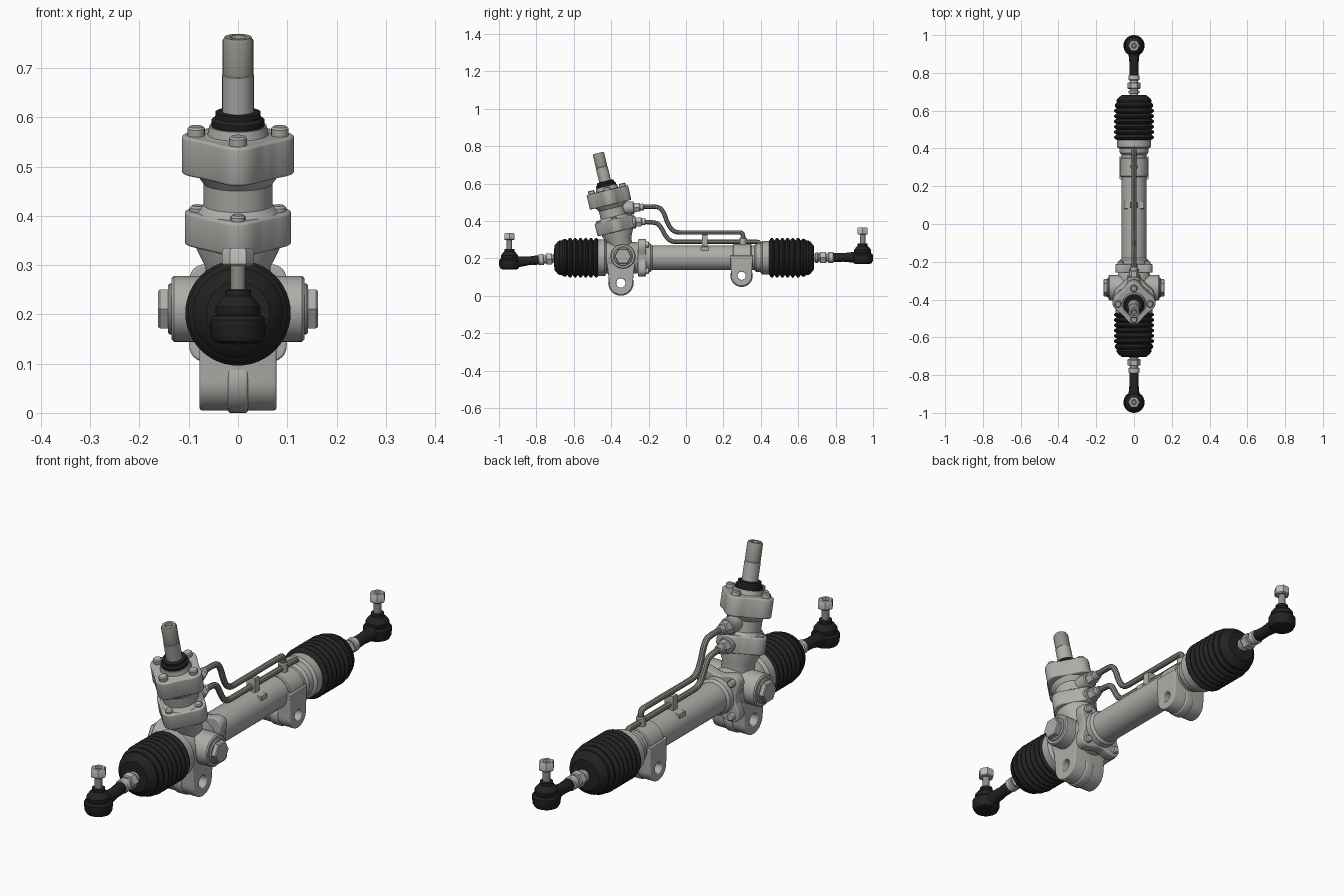
import bpy, bmesh, math
from mathutils import Vector, Matrix

if "Cube" in bpy.data.objects:
    bpy.data.objects.remove(bpy.data.objects["Cube"])


def material(name, col):
    m = bpy.data.materials.new(name)
    m.diffuse_color = (*col, 1)
    m.use_nodes = True
    m.node_tree.nodes["Principled BSDF"].inputs["Base Color"].default_value = m.diffuse_color
    return m


CAST = material("cast_grey", (0.42, 0.42, 0.40))
STEEL = material("bright_steel", (0.50, 0.50, 0.48))
PIPE = material("pipe_grey", (0.27, 0.26, 0.225))
SPLINE = material("spline_grey", (0.30, 0.29, 0.26))
RUBBER = material("black_rubber", (0.016, 0.016, 0.016))


def link(name, data, mat):
    ob = bpy.data.objects.new(name, data)
    data.materials.append(mat)
    bpy.context.collection.objects.link(ob)
    return ob


def lathe(name, prof, origin, axis, mat, seg=40):
    """Revolve (radius, height) pairs around an axis, closing both ends."""
    bm = bmesh.new()
    rings = []
    for r, h in prof:
        rings.append([bm.verts.new((r * math.cos(2 * math.pi * i / seg),
                                    r * math.sin(2 * math.pi * i / seg), h)) for i in range(seg)])
    for a, b in zip(rings, rings[1:]):
        for i in range(seg):
            j = (i + 1) % seg
            bm.faces.new((a[i], a[j], b[j], b[i]))
    bm.faces.new(rings[0][::-1])
    bm.faces.new(rings[-1])
    q = Vector(axis).to_track_quat('Z', 'Y').to_matrix().to_4x4()
    bm.transform(Matrix.Translation(origin) @ q)
    bmesh.ops.recalc_face_normals(bm, faces=bm.faces)
    me = bpy.data.meshes.new(name)
    bm.to_mesh(me)
    bm.free()
    return link(name, me, mat)


def rod(name, r, h0, h1, origin, axis, mat, seg=32, bev=0.004):
    return lathe(name, [(r - bev, h0), (r, h0 + bev), (r, h1 - bev), (r - bev, h1)],
                 origin, axis, mat, seg)


def plate(name, loops, origin, xa, ya, half, mat, bev=0.005):
    """Extrude flat outlines (with holes) by half on either side."""
    cu = bpy.data.curves.new(name, 'CURVE')
    cu.dimensions = '2D'
    cu.fill_mode = 'BOTH'
    cu.extrude = half - bev
    cu.bevel_depth = bev
    cu.bevel_resolution = 2
    for pts in loops:
        s = cu.splines.new('POLY')
        s.points.add(len(pts) - 1)
        for p, (x, y) in zip(s.points, pts):
            p.co = (x, y, 0, 1)
        s.use_cyclic_u = True
    ob = link(name, cu, mat)
    xa, ya = Vector(xa).normalized(), Vector(ya).normalized()
    m = Matrix((xa, ya, xa.cross(ya))).transposed().to_4x4()
    ob.matrix_world = Matrix.Translation(origin) @ m
    return ob


def box(name, lo, hi, mat):
    x0, y0, z0 = lo
    x1, y1, z1 = hi
    return plate(name, [[(x0, y0), (x1, y0), (x1, y1), (x0, y1)]], (0, 0, (z0 + z1) / 2),
                 (1, 0, 0), (0, 1, 0), (z1 - z0) / 2, mat, 0.003)


def circle(r, n=32):
    return [(r * math.cos(2 * math.pi * i / n), r * math.sin(2 * math.pi * i / n)) for i in range(n)]


def lobed(r0, r1, phase=0.0, n=96):
    """Four-lobed flange outline."""
    out = []
    for i in range(n):
        a = 2 * math.pi * i / n
        r = r0 + (r1 - r0) * ((1 + math.cos(4 * (a - phase))) / 2) ** 1.5
        out.append((r * math.cos(a), r * math.sin(a)))
    return out


def lug(name, y, z, r, hole, half_top, ztop, half):
    """Mounting ear: round eye below, widening web up to the tube."""
    arc = [(r * math.cos(a), r * math.sin(a))
           for a in [math.pi + math.pi * i / 24 for i in range(25)]]
    outline = arc + [(half_top, ztop - z), (-half_top, ztop - z)]
    plate(name, [outline, circle(hole)], (0, y, z), (0, 1, 0), (0, 0, 1), half, CAST)


ZC = 0.203
Y = (0, 1, 0)

# Rack tube, end collar and gearbox housing
rod("rack_tube", 0.066, -0.25, 0.40, (0, 0, ZC), Y, CAST, 48)
lathe("end_collar", [(0.066, 0.365), (0.075, 0.375), (0.078, 0.40), (0.09, 0.408), (0.09, 0.45)],
      (0, 0, ZC), Y, CAST, 48)
lathe("gear_housing", [(0.098, -0.47), (0.098, -0.435), (0.085, -0.425), (0.085, -0.265),
                       (0.08, -0.255), (0.076, -0.19), (0.066, -0.18)], (0, 0, ZC), Y, CAST, 48)
plate("housing_flange", [lobed(0.08, 0.122, math.pi / 4)], (0, -0.235, ZC),
      (1, 0, 0), (0, 0, 1), 0.022, CAST)
for sx in (-1, 1):
    for sz in (-1, 1):
        rod("flange_bolt", 0.016, -0.22, -0.197, (sx * 0.071, 0, ZC + sz * 0.071), Y, STEEL, 12)

# Side bosses with hexagon plugs
for s in (-1, 1):
    o, ax = (0, -0.337, 0.211), (s, 0, 0)
    rod("side_boss", 0.067, 0, 0.135, o, ax, CAST, 40, 0.005)
    rod("side_plug_washer", 0.052, 0.13, 0.142, o, ax, CAST, 40)
    rod("side_plug", 0.046, 0.138, 0.162, o, ax, CAST, 6)

# Mounting ears
lug("left_mount", -0.348, 0.068, 0.058, 0.030, 0.072, 0.20, 0.078)
plate("left_mount_rib", [circle(0.063), circle(0.032)], (0, -0.348, 0.068),
      (0, 1, 0), (0, 0, 1), 0.02, CAST)
lug("right_mount", 0.297, 0.107, 0.050, 0.027, 0.055, 0.21, 0.078)
plate("right_mount_rib", [circle(0.055), circle(0.029)], (0, 0.297, 0.107),
      (0, 1, 0), (0, 0, 1), 0.02, CAST)
rod("right_mount_band", 0.073, 0.25, 0.35, (0, 0, ZC), Y, CAST, 48)

# Tilted valve tower
P = Vector((0, -0.337, 0.214))
U = Vector((0, -0.234, 0.972)).normalized()
V = U.cross(Vector((1, 0, 0)))
lathe("valve_tower", [(0.06, 0), (0.066, 0.085), (0.085, 0.125), (0.085, 0.20), (0.07, 0.215),
                      (0.07, 0.26), (0.088, 0.285), (0.088, 0.355), (0.062, 0.362),
                      (0.058, 0.38)], P, U, CAST, 48)
plate("lower_tower_flange", [lobed(0.082, 0.102)], P + U * 0.167, (1, 0, 0), V, 0.035, CAST, 0.006)
plate("upper_tower_flange", [lobed(0.084, 0.108)], P + U * 0.32, (1, 0, 0), V, 0.04, CAST, 0.006)
for k in range(4):
    a = k * math.pi / 2
    off = Vector((1, 0, 0)) * math.cos(a) + V * math.sin(a)
    rod("upper_tower_bolt", 0.018, 0.35, 0.378, P + off * 0.085, U, CAST, 16)
    rod("lower_tower_bolt", 0.015, 0.19, 0.213, P + off * 0.083, U, CAST, 16)
lathe("shaft_seal", [(0.05, 0.372), (0.054, 0.38), (0.054, 0.392), (0.046, 0.398), (0.046, 0.408),
                     (0.03, 0.41)], P, U, RUBBER)
rod("input_shaft", 0.032, 0.36, 0.49, P, U, CAST)
lathe("shaft_spline", [(0.031, 0.488), (0.031, 0.558), (0.027, 0.565), (0.016, 0.565),
                       (0.012, 0.555)], P, U, SPLINE, 36)

# Hydraulic ports and pipes
for y, z in ((-0.30, 0.47), (-0.29, 0.392)):
    d = Vector((0, 1, 0.06))
    rod("port_boss", 0.034, -0.07, 0.022, (0, y, z), d, CAST, 24)
    rod("port_nut", 0.027, 0.018, 0.055, (0, y, z), d, STEEL, 6)
    rod("port_sleeve", 0.018, 0.05, 0.075, (0, y, z), d, STEEL, 20)


def pipe(name, pts):
    cu = bpy.data.curves.new(name, 'CURVE')
    cu.dimensions = '3D'
    cu.bevel_depth = 0.0125
    cu.bevel_resolution = 3
    s = cu.splines.new('NURBS')
    s.points.add(len(pts) - 1)
    for p, (y, z) in zip(s.points, pts):
        p.co = (0, y, z, 1)
    s.order_u = 3
    s.use_endpoint_u = True
    s.resolution_u = 6
    link(name, cu, PIPE)


pipe("upper_pipe", [(-0.27, 0.474), (-0.17, 0.48), (-0.125, 0.465), (-0.095, 0.375), (-0.06, 0.338),
                    (0, 0.338), (0.27, 0.338), (0.305, 0.338), (0.305, 0.30), (0.305, 0.25)])
pipe("lower_pipe", [(-0.26, 0.395), (-0.175, 0.395), (-0.14, 0.38), (-0.11, 0.318), (-0.08, 0.289),
                    (-0.03, 0.288), (0.36, 0.288), (0.40, 0.288), (0.40, 0.24)])
rod("pipe_end_fitting", 0.02, 0.25, 0.31, (0, 0.305, 0), (0, 0, 1), CAST, 16)
rod("lower_pipe_end_fitting", 0.02, 0.25, 0.275, (0, 0.40, 0), (0, 0, 1), CAST, 16)
box("pipe_clip_saddle", (-0.05, 0.083, 0.235), (0.05, 0.117, 0.262), CAST)
box("pipe_clip", (-0.017, 0.088, 0.25), (0.017, 0.113, 0.327), CAST)

# Bellows profile: ribs, then a domed nose
ribs = 6
bellows = [(0.06, 0)]
for i in range(ribs * 8 + 1):
    bellows.append((0.091 + 0.016 * abs(math.sin(math.pi * i / 8)), 0.004 + 0.168 * i / (ribs * 8)))
bellows += [(0.099, 0.178), (0.102, 0.188), (0.097, 0.198), (0.091, 0.202), (0.092, 0.214),
            (0.086, 0.224), (0.072, 0.236), (0.064, 0.242), (0.03, 0.243)]

# Bellows, tie rods and ball joints at both ends
for side, s, start, base in (("left", -1, 0.462, 0.141), ("right", 1, 0.441, 0.170)):
    ax = Vector((0, s, 0))
    lathe(side + "_bellows", bellows, (0, s * start, ZC), ax, RUBBER, 48)
    a = Vector((0, s * 0.66, ZC))
    ball = Vector((0, s * 0.944, base + 0.036))
    d = ball - a
    rod(side + "_tie_rod", 0.021, 0, 0.15, a, d, STEEL, 24)
    rod(side + "_tie_rod_collar", 0.028, 0.03, 0.048, a, d, STEEL, 24)
    rod(side + "_lock_nut", 0.034, 0.055, 0.09, a, d, STEEL, 6)
    rod(side + "_end_collar", 0.029, 0.10, 0.13, a, d, STEEL, 24)
    lathe(side + "_tie_rod_end", [(0.022, 0.128), (0.025, 0.135), (0.023, 0.18), (0.028, 0.23),
                                  (0.034, 0.28)], a, d, RUBBER, 24)
    o, up = (0, ball.y, base), (0, 0, 1)
    lathe(side + "_ball_housing", [(0.038, 0), (0.048, 0.004), (0.055, 0.018), (0.056, 0.048),
                                   (0.05, 0.056), (0.042, 0.058)], o, up, RUBBER)
    lathe(side + "_ball_boot", [(0.042, 0.055), (0.046, 0.062), (0.046, 0.074), (0.034, 0.09),
                                (0.026, 0.096), (0.026, 0.108), (0.014, 0.11)], o, up, RUBBER)
    rod(side + "_ball_stud", 0.015, 0.10, 0.17, o, up, PIPE, 20)
    lathe(side + "_stud_nut", [(0.028, 0.157), (0.032, 0.161), (0.032, 0.188), (0.028, 0.194),
                               (0.016, 0.194), (0.015, 0.182)], o, up, STEEL, 6)
    rod(side + "_stud_tip", 0.012, 0.17, 0.186, o, up, PIPE, 12, 0.002)

# Turn curves into meshes, then smooth with sharp edges kept
bpy.ops.object.select_all(action='SELECT')
bpy.context.view_layer.objects.active = bpy.data.objects["upper_pipe"]
bpy.ops.object.convert(target='MESH')
bpy.ops.object.select_all(action='SELECT')
bpy.ops.object.shade_smooth_by_angle(angle=math.radians(35))
